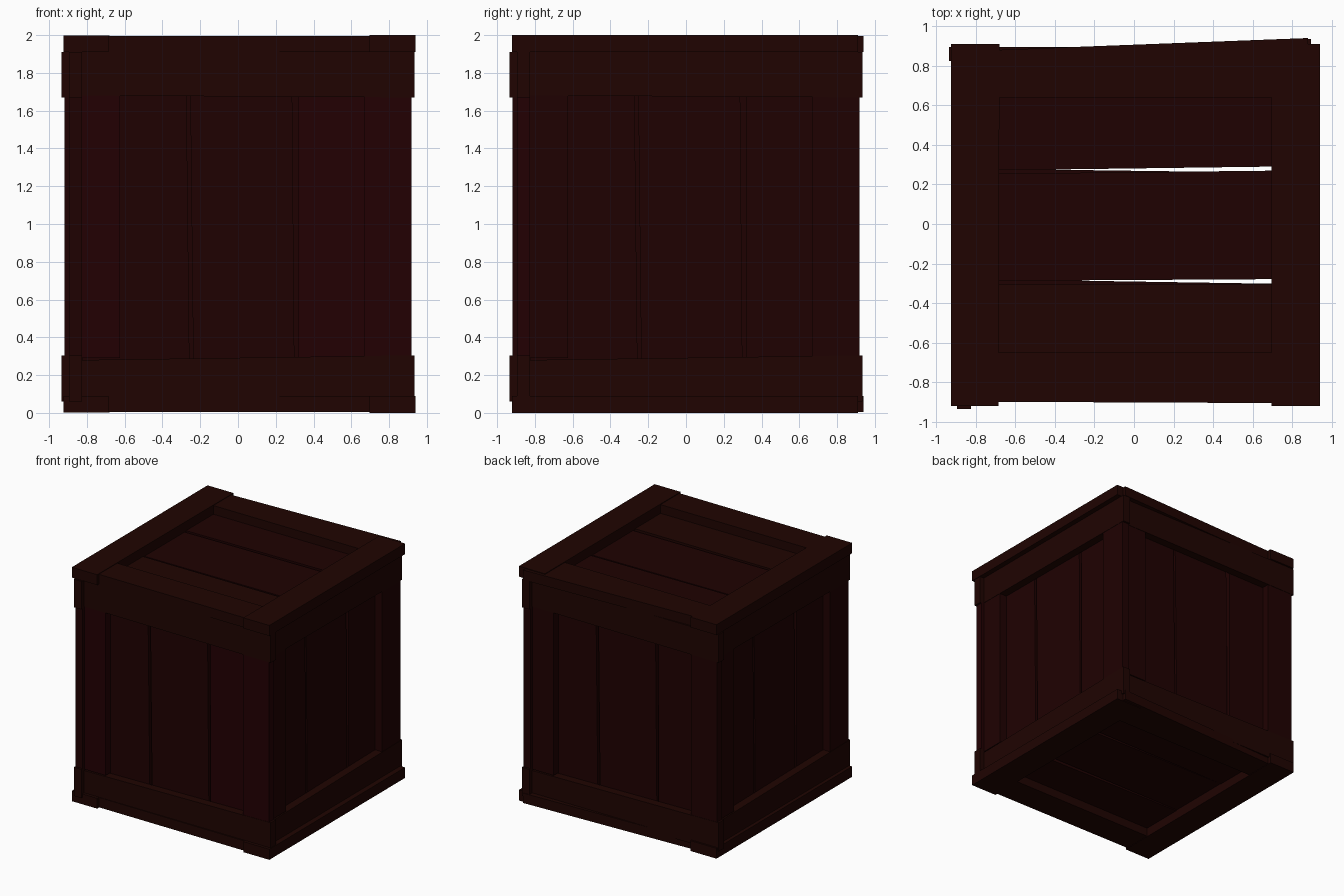
import bpy, bmesh
from math import pi
from mathutils import Matrix

if "Cube" in bpy.data.objects:
    bpy.data.objects.remove(bpy.data.objects["Cube"])


def material(name, rgb):
    m = bpy.data.materials.new(name)
    m.diffuse_color = (*rgb, 1)
    m.use_nodes = True
    m.node_tree.nodes["Principled BSDF"].inputs["Base Color"].default_value = m.diffuse_color
    return m


BROWN = material("dark_brown_wood", (0.0140, 0.0012, 0.0003))
MID = material("dark_wood", (0.0135, 0.0004, 0.0003))
RED = material("reddish_wood", (0.0160, 0.0, 0.0006))


def board(name, quad, w0, w1, mat, frame):
    """Extrude a four-cornered outline (u, v) from depth w0 to w1, then place it."""
    bm = bmesh.new()
    lo = [bm.verts.new((u, v, w0)) for u, v in quad]
    hi = [bm.verts.new((u, v, w1)) for u, v in quad]
    bm.faces.new(lo[::-1])
    bm.faces.new(hi)
    for i in range(4):
        j = (i + 1) % 4
        bm.faces.new((lo[i], lo[j], hi[j], hi[i]))
    bm.transform(frame)
    bmesh.ops.recalc_face_normals(bm, faces=bm.faces)
    me = bpy.data.meshes.new(name)
    bm.to_mesh(me)
    bm.free()
    me.materials.append(mat)
    ob = bpy.data.objects.new(name, me)
    bpy.context.collection.objects.link(ob)
    return ob


def across(u0, u1, v0, v1, d0=0, d1=0):
    """Outline running along u; lower and upper edge drift by d0 and d1."""
    return [(u0, v0), (u1, v0 + d0), (u1, v1 + d1), (u0, v1)]


def upright(u0, u1, v0, v1, d0=0, d1=0):
    """Outline running along v; left and right edge drift by d0 and d1."""
    return [(u0, v0), (u1, v0), (u1 + d1, v1), (u0 + d0, v1)]


# Four walls arranged as a pinwheel: each board end covers its neighbour's edge
stand_up = Matrix.Rotation(pi / 2, 4, 'X')   # (u, v, w) -> (x, z, -y)
for k, side in enumerate(("front", "right", "back", "left")):
    f = Matrix.Rotation(k * pi / 2, 4, 'Z') @ stand_up
    board(side + "_top_rail", across(-0.83, 0.935, 1.68, 1.91, -0.01), 0.825, 0.895, BROWN, f)
    board(side + "_bottom_rail", across(-0.83, 0.935, 0.06, 0.28, 0, 0.025), 0.825, 0.895, BROWN, f)
    board(side + "_left_stile", upright(-0.83, -0.625, 0.29, 1.68), 0.825, 0.892,
          RED if k == 0 else MID, f)
    board(side + "_right_stile", upright(0.67, 0.918, 0.30, 1.68), 0.825, 0.892,
          RED if k == 0 else MID, f)
    # recessed planks with narrow gaps
    board(side + "_plank_1", upright(-0.82, -0.255, 0.09, 1.91, 0, -0.02), 0.76, 0.823, MID, f)
    board(side + "_plank_2", upright(-0.235, 0.30, 0.09, 1.91, -0.02, -0.015), 0.76, 0.82, MID, f)
    board(side + "_plank_3", upright(0.318, 0.82, 0.09, 1.91), 0.76, 0.823,
          RED if k == 0 else MID, f)

# Frames of lid and floor, mirrored in height
up = Matrix.Translation((0, 0, 1))
down = up @ Matrix.Scale(-1, 4, (0, 0, 1))
for part, f in (("lid", up), ("floor", down)):
    board(part + "_left_board", upright(-0.925, -0.685, -0.92, 0.91, 0, 0.005), 0.91, 0.998, BROWN, f)
    board(part + "_right_board", upright(0.695, 0.94, -0.92, 0.91), 0.91, 1.0, BROWN, f)
    board(part + "_back_board", across(-0.69, 0.88, 0.64, 0.88, 0, 0.06), 0.91, 0.994, BROWN, f)
    board(part + "_front_board", across(-0.91, 0.92, -0.898, -0.65, -0.008), 0.91, 0.994, BROWN, f)

# Recessed planks of the lid, with gaps that widen to the right
board("lid_plank_front", across(-0.83, 0.83, -0.83, -0.305), 0.85, 0.92, BROWN, up)
board("lid_plank_middle", across(-0.83, 0.83, -0.288, 0.253, 0.010, 0.018), 0.85, 0.915, MID, up)
board("lid_plank_back", across(-0.83, 0.83, 0.270, 0.83, 0.022), 0.85, 0.92, MID, up)

# Planks of the floor, with gaps drifting the other way
board("floor_plank_front", across(-0.83, 0.83, -0.83, -0.278, 0, -0.026), 0.85, 0.92, MID, down)
board("floor_plank_middle", across(-0.83, 0.83, -0.275, 0.280, 0.0, -0.022), 0.85, 0.915, MID, down)
board("floor_plank_back", across(-0.83, 0.83, 0.284, 0.83, 0.008), 0.85, 0.92, MID, down)
